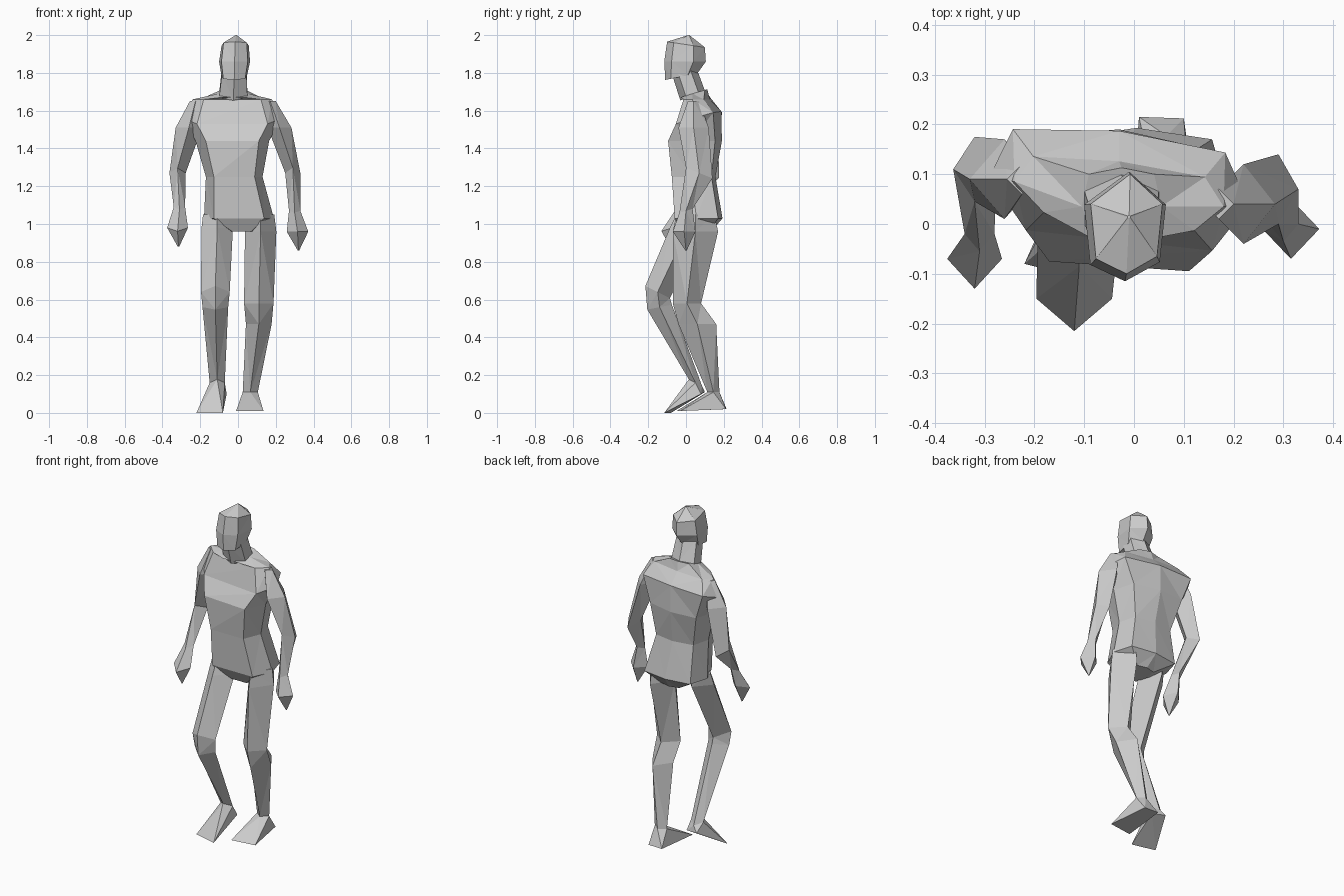
import bpy
import bmesh
import math

if "Cube" in bpy.data.objects:
    bpy.data.objects.remove(bpy.data.objects["Cube"], do_unlink=True)

UNIT = 0.01  # all measurements below are in hundredths

# single flat colour
grey = bpy.data.materials.new("plain_grey")
grey.use_nodes = True
colour = (0.6, 0.6, 0.6, 1)
grey.diffuse_color = colour
grey.node_tree.nodes["Principled BSDF"].inputs["Base Color"].default_value = colour


def finish(name, bm):
    """Turn a bmesh into a flat shaded object."""
    bmesh.ops.recalc_face_normals(bm, faces=bm.faces)
    mesh = bpy.data.meshes.new(name)
    bm.to_mesh(mesh)
    bm.free()
    mesh.materials.append(grey)
    obj = bpy.data.objects.new(name, mesh)
    bpy.context.scene.collection.objects.link(obj)
    return obj


def polygon(sides):
    """Regular outline with one corner at the front, stretched to full width."""
    corners = []
    for i in range(sides):
        angle = math.tau * i / sides - math.pi / 2
        corners.append((math.cos(angle), math.sin(angle)))
    widest = max(x for x, y in corners)
    return [(x / widest, y) for x, y in corners]


DIAMOND = polygon(4)
HEXAGON = polygon(6)
# pointed front and back, temples drawn in at the front
SKULL = [(0, -1), (.85, -.65), (1, .4), (.1, 1), (-1, .4), (-.85, -.7)]
# broad flat front, pointed sides, slight spine ridge
TRUNK = [(1, 0), (.82, 1), (0, 1.2), (-.82, 1), (-1, 0), (-.72, -1), (.72, -1)]


def ring_points(outline, x, y, z, width, depth, slope=0, twist=0):
    """Place an outline; slope raises its back, twist moves its left side back."""
    points = []
    for u, v in outline:
        dx, dy = u * width, v * depth
        points.append(((x + dx) * UNIT,
                       (y + dy + twist * dx) * UNIT,
                       (z + slope * dy) * UNIT))
    return points


def loft(name, outline, rings):
    """Skin a stack of rings and cap both ends."""
    bm = bmesh.new()
    loops = [[bm.verts.new(p) for p in ring_points(outline, *ring)] for ring in rings]
    count = len(outline)
    for low, high in zip(loops, loops[1:]):
        for i in range(count):
            j = (i + 1) % count
            bm.faces.new((low[i], low[j], high[j], high[i]))
    bm.faces.new(loops[0])
    bm.faces.new(loops[-1])
    # split bent quads into triangles for the faceted look
    bmesh.ops.triangulate(bm, faces=bm.faces)
    return finish(name, bm)


def foot(name, ankle, corners):
    """Wedge from the ankle ring down to the heel and toe corners."""
    bm = bmesh.new()
    for p in ring_points(DIAMOND, *ankle):
        bm.verts.new(p)
    for corner in corners:
        bm.verts.new([c * UNIT for c in corner])
    bmesh.ops.convex_hull(bm, input=bm.verts)
    return finish(name, bm)


# trunk from crotch to neck base, shoulders slightly turned
loft("torso", TRUNK, [
    (2, 5, 96, 7, 7),
    (.5, 5.5, 103, 18.5, 11.5),
    (-2, 3, 125, 15, 10.5),
    (-3, 4, 144, 19.5, 12.5, 0, -.07),
    (-3, 6.7, 156, 26, 10, .3, -.11),
    (-3, 6, 166, 21, 5.5, 0, -.12),
    (-2.5, 3.5, 169, 8, 6.5, .3),
])

# neck and head
loft("neck", HEXAGON, [
    (-2.5, 3.5, 168, 7.5, 6.5, .4),
    (-2, -1, 181, 6.5, 6, .5),
])
loft("head", SKULL, [
    (-2, -2.5, 178, 6.8, 8.5, .2),
    (-1.8, -.5, 186, 8.2, 11),
    (-1.5, 0, 195, 7.2, 10, -.15),
    (-1, 1.5, 200, .3, .3),
])

# arms, from shoulder through elbow and wrist to the fingertips
loft("right_arm", DIAMOND, [
    (-22.5, 9, 165, 3, 3),
    (-26, 9, 151, 7, 8),
    (-32, 11, 127, 4.3, 6.5, -.4),
    (-31, -2, 109, 3, 3.5, .4),
    (-32, -7, 98, 5.5, 6, .3),
    (-31.5, -8, 88, .4, .4),
])
loft("left_arm", DIAMOND, [
    (17, 4, 165, 3, 3),
    (22, 4, 151, 6.3, 8),
    (29, 7, 127, 4, 7, -.4),
    (30, 0, 107, 3, 3.5, .3),
    (31.5, -1, 96, 5.7, 6),
    (32, 0, 86, .4, .4),
])

# right leg, knee pushed forward with the heel lifted
right_ankle = (-11, 5, 16, 4, 3.5, -.5)
loft("right_leg", DIAMOND, [
    (-11, 3, 105, 7.5, 8),
    (-11, 1, 98, 8.3, 9.5),
    (-12, -15, 64, 7.6, 6.5, -.5),
    (-12, -14, 56, 6.8, 6.5, .2),
    right_ankle,
])
foot("right_foot", right_ankle, [
    (-22, -8, 0), (-8, -11.5, 0), (-14, 10, 11), (-6, 8, 10),
])

# left leg, carrying the weight on a flat foot
left_ankle = (6.5, 14.5, 11, 4, 3.2)
loft("left_leg", DIAMOND, [
    (12, 5, 105, 7.2, 10),
    (12, 5, 96, 8.3, 12),
    (11, .5, 58, 7.8, 7.5),
    (11, 6, 47, 6.8, 10),
    left_ankle,
])
foot("left_foot", left_ankle, [
    (-1, -5, 1), (13.5, -3, 1), (1, 21.5, 2), (10, 21.2, 2),
])
